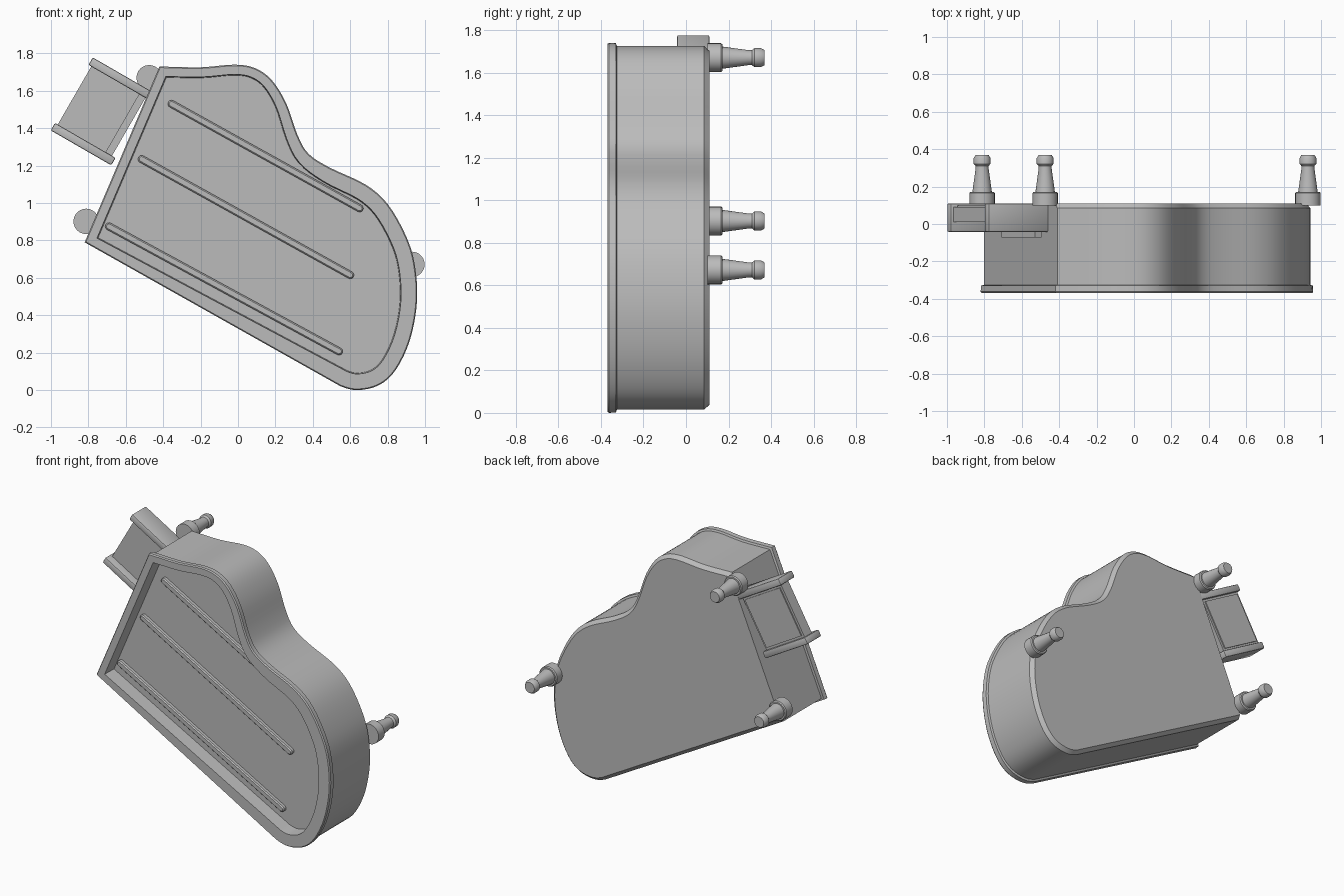
import bpy, bmesh, math
from mathutils import Vector, Matrix

if "Cube" in bpy.data.objects:
    bpy.data.objects.remove(bpy.data.objects["Cube"])

grey = bpy.data.materials.new("plain grey")
grey.diffuse_color = (0.5, 0.5, 0.5, 1)
grey.use_nodes = True
grey.node_tree.nodes["Principled BSDF"].inputs["Base Color"].default_value = grey.diffuse_color


def finish(name, bm, angle=30):
    bmesh.ops.recalc_face_normals(bm, faces=bm.faces)
    me = bpy.data.meshes.new(name)
    bm.to_mesh(me)
    bm.free()
    me.materials.append(grey)
    ob = bpy.data.objects.new(name, me)
    bpy.context.collection.objects.link(ob)
    bpy.ops.object.select_all(action='DESELECT')
    ob.select_set(True)
    bpy.context.view_layer.objects.active = ob
    bpy.ops.object.shade_smooth_by_angle(angle=math.radians(angle))
    return ob


def loft(name, rings, angle=30):
    """Skin a list of equal-length closed rings and cap both ends."""
    bm = bmesh.new()
    vs = [[bm.verts.new(p) for p in r] for r in rings]
    n = len(vs[0])
    for a, b in zip(vs, vs[1:]):
        for i in range(n):
            bm.faces.new((a[i], a[(i + 1) % n], b[(i + 1) % n], b[i]))
    bm.faces.new(vs[0])
    bm.faces.new(vs[-1])
    return finish(name, bm, angle)


# Outline in x, z: curved run clockwise from the top left corner
curve = [(-.42, 1.73), (-.2, 1.726), (-.02, 1.74), (.09, 1.722), (.18, 1.658),
         (.257, 1.535), (.317, 1.367), (.376, 1.265), (.49, 1.19), (.68, 1.10),
         (.80, .995), (.897, .827), (.945, .672), (.957, .474), (.92, .27),
         (.845, .11), (.755, .027), (.64, 0), (.545, .022)]
P = [Vector(p) for p in curve]
P = [2 * P[0] - P[1]] + P + [P[-1] + Vector((-.1, .056))]
outline = []
for i in range(1, len(P) - 2):
    a, b, c, d = P[i - 1:i + 3]
    for k in range(4):
        t = k / 4
        outline.append(.5 * (2 * b + (c - a) * t + (2 * a - 5 * b + 4 * c - d) * t * t
                             + (3 * b - a - 3 * c + d) * t ** 3))
outline += [P[-2], Vector((-.82, .79))]


def ring(y, inset, left=None):
    """Outline moved inward; the straight left side may use its own distance."""
    n = len(outline)
    left = inset if left is None else left
    out = []
    for i, p in enumerate(outline):
        d1 = (p - outline[i - 1]).normalized()
        d2 = (outline[(i + 1) % n] - p).normalized()
        n1, n2 = Vector((d1.y, -d1.x)), Vector((d2.y, -d2.x))
        s1 = left if i == 0 else inset
        s2 = left if i == n - 1 else inset
        det = n1.x * n2.y - n1.y * n2.x
        if abs(det) < .02:
            q = p + (n1 + n2).normalized() * inset
        else:
            q = p + Vector((s1 * n2.y - s2 * n1.y, n1.x * s2 - n2.x * s1)) / det
        out.append((q.x, y, q.y))
    return out


def opening(y, extra=0):
    """Mouth of the recess; the rim widens towards the right."""
    out = []
    for p, q in zip(ring(y, .052 + extra), ring(y, .086 + extra)):
        t = min(max((p[0] - .1) / .5, 0), 1)
        t = t * t * (3 - 2 * t)
        out.append(Vector(p).lerp(Vector(q), t))
    return out


# Tray: back plate, walls, flange, rim and recessed floor
loft("tray", [ring(.11, .038, .015), ring(.085, .015), ring(-.325, .015),
              ring(-.33, .002), ring(-.362, 0), ring(-.37, .006),
              opening(-.37), opening(-.277, .005)])


# Ribs with rounded ends on the floor
def rib(start, end, r=.02):
    a, b = Vector(start), Vector(end)
    ang = math.atan2(b.y - a.y, b.x - a.x)

    def section(y, rad):
        pts = []
        for c, off in ((b, -math.pi / 2), (a, math.pi / 2)):
            for k in range(9):
                t = ang + off + math.pi * k / 8
                pts.append((c.x + rad * math.cos(t), y, c.y + rad * math.sin(t)))
        return pts
    loft("rib", [section(-.27, r), section(-.298, r), section(-.305, r * .65)])


rib((-.355, 1.53), (.65, .972))
rib((-.515, 1.235), (.6, .615))
rib((-.69, .875), (.54, .207))


# Mounting pegs on the back
profile = [(.10, .068), (.165, .068), (.172, .062), (.172, .052), (.295, .035),
           (.31, .035), (.322, .045), (.352, .045), (.368, .036)]
for x, z in ((-.475, 1.67), (-.812, .902), (.93, .672)):
    loft("mounting_peg", [[(x + r * math.cos(k * math.tau / 24), y,
                            z + r * math.sin(k * math.tau / 24))
                           for k in range(24)] for y, r in profile])


# Side bracket, tilted 30 degrees
tilt = Matrix.Translation((-.727, 0, 1.49)) @ Matrix.Rotation(math.radians(30), 4, 'Y')


def box(name, u, y, w, bevel=0):
    bm = bmesh.new()
    bmesh.ops.create_cube(bm, size=1)
    for v in bm.verts:
        v.co = [lo + (c + .5) * (hi - lo) for c, (lo, hi) in zip(v.co, (u, y, w))]
    if bevel:
        bmesh.ops.bevel(bm, geom=bm.edges[:], offset=bevel, segments=2,
                        profile=.5, affect='EDGES')
    bm.transform(tilt)
    finish(name, bm)


for s in (-1, 1):
    w = s * .202
    box("bracket_rail", (-.187, .187), (-.042, .11), (w - .023, w + .023), .008)
box("bracket_panel", (-.17, .165), (.012, .09), (-.185, .185))
box("bracket_back_plate", (-.155, .15), (.08, .098), (-.165, .165))
box("bracket_end_strip", (.125, .165), (-.072, .065), (-.18, .18))
